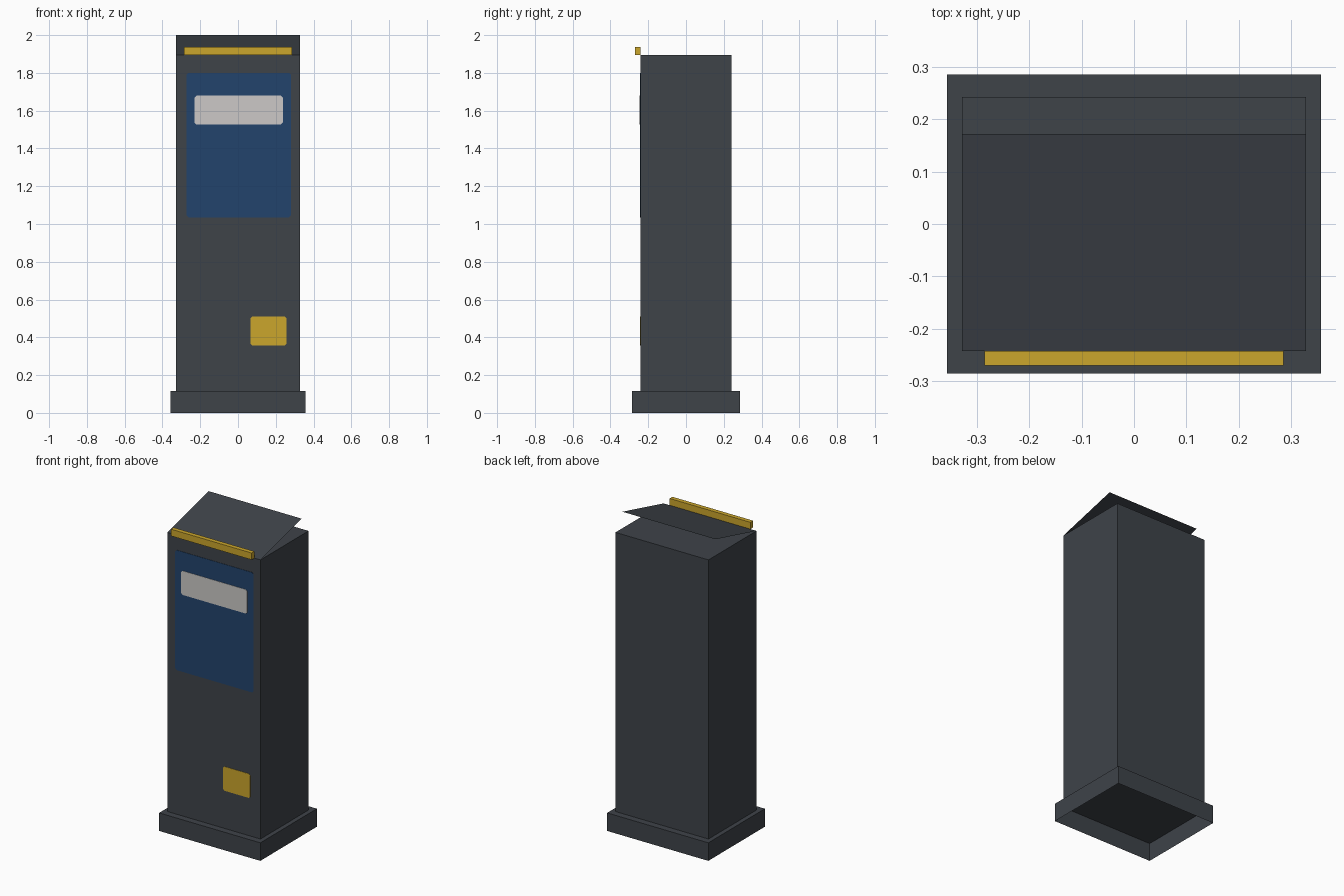
import bpy, bmesh

if "Cube" in bpy.data.objects:
    bpy.data.objects.remove(bpy.data.objects["Cube"])


def material(name, r, g, b):
    lin = [((c / 255 + 0.055) / 1.055) ** 2.4 for c in (r, g, b)]
    m = bpy.data.materials.new(name)
    m.diffuse_color = (*lin, 1)
    m.use_nodes = True
    m.node_tree.nodes["Principled BSDF"].inputs["Base Color"].default_value = m.diffuse_color
    return m


GREY = material("dark grey metal", 62, 67, 73)
BLUE = material("blue panel", 34, 68, 108)
WHITE = material("pale grey label", 204, 201, 199)
YELLOW = material("yellow", 203, 166, 44)


def finish(name, bm, mat):
    me = bpy.data.meshes.new(name)
    bm.to_mesh(me)
    bm.free()
    me.materials.append(mat)
    ob = bpy.data.objects.new(name, me)
    bpy.context.collection.objects.link(ob)
    return ob


def box(name, x, y, z, mat, open_bottom=False):
    """Box from (min, max) pairs, optionally without its bottom face."""
    bm = bmesh.new()
    bmesh.ops.create_cube(bm, size=1)
    for v in bm.verts:
        v.co = [r[0] + (c + 0.5) * (r[1] - r[0]) for c, r in zip(v.co, (x, y, z))]
    if open_bottom:
        bm.normal_update()
        low = [f for f in bm.faces if f.normal.z < -0.5]
        bmesh.ops.delete(bm, geom=low, context='FACES_ONLY')
    return finish(name, bm, mat)


def plate(name, x, z, depth, mat, cut=0.01):
    """Thin front plate with clipped corners, standing proud of the body."""
    (x0, x1), (z0, z1) = x, z
    pts = [(x0 + cut, z0), (x1 - cut, z0), (x1, z0 + cut), (x1, z1 - cut),
           (x1 - cut, z1), (x0 + cut, z1), (x0, z1 - cut), (x0, z0 + cut)]
    bm = bmesh.new()
    face = bm.faces.new([bm.verts.new((px, -BY, pz)) for px, pz in pts])
    ext = bmesh.ops.extrude_face_region(bm, geom=[face])
    for v in ext["geom"]:
        if isinstance(v, bmesh.types.BMVert):
            v.co.y -= depth
    bmesh.ops.recalc_face_normals(bm, faces=bm.faces)
    return finish(name, bm, mat)


BX, BY, TOP, BASE = 0.328, 0.242, 1.895, 0.115

# Hollow plinth and tall cabinet
box("plinth", (-0.357, 0.357), (-0.285, 0.285), (0, BASE), GREY, True)
box("cabinet", (-BX, BX), (-BY, BY), (BASE, TOP), GREY, True)

# Sloping single-sheet lid, raised at the back
bm = bmesh.new()
bm.faces.new([bm.verts.new(p) for p in (
    (-BX, -BY, TOP), (BX, -BY, TOP), (BX, 0.172, 2.0), (-BX, 0.172, 2.0))])
finish("sloping_lid", bm, GREY)

# Yellow bar along the front top edge
box("front_bar", (-0.285, 0.285), (-0.27, -BY), (TOP, 1.938), YELLOW)

# Painted front details
plate("blue_panel", (-0.272, 0.28), (1.035, 1.80), 0.002, BLUE)
plate("pale_label", (-0.23, 0.237), (1.527, 1.68), 0.004, WHITE)
plate("yellow_sticker", (0.065, 0.257), (0.356, 0.51), 0.002, YELLOW)
